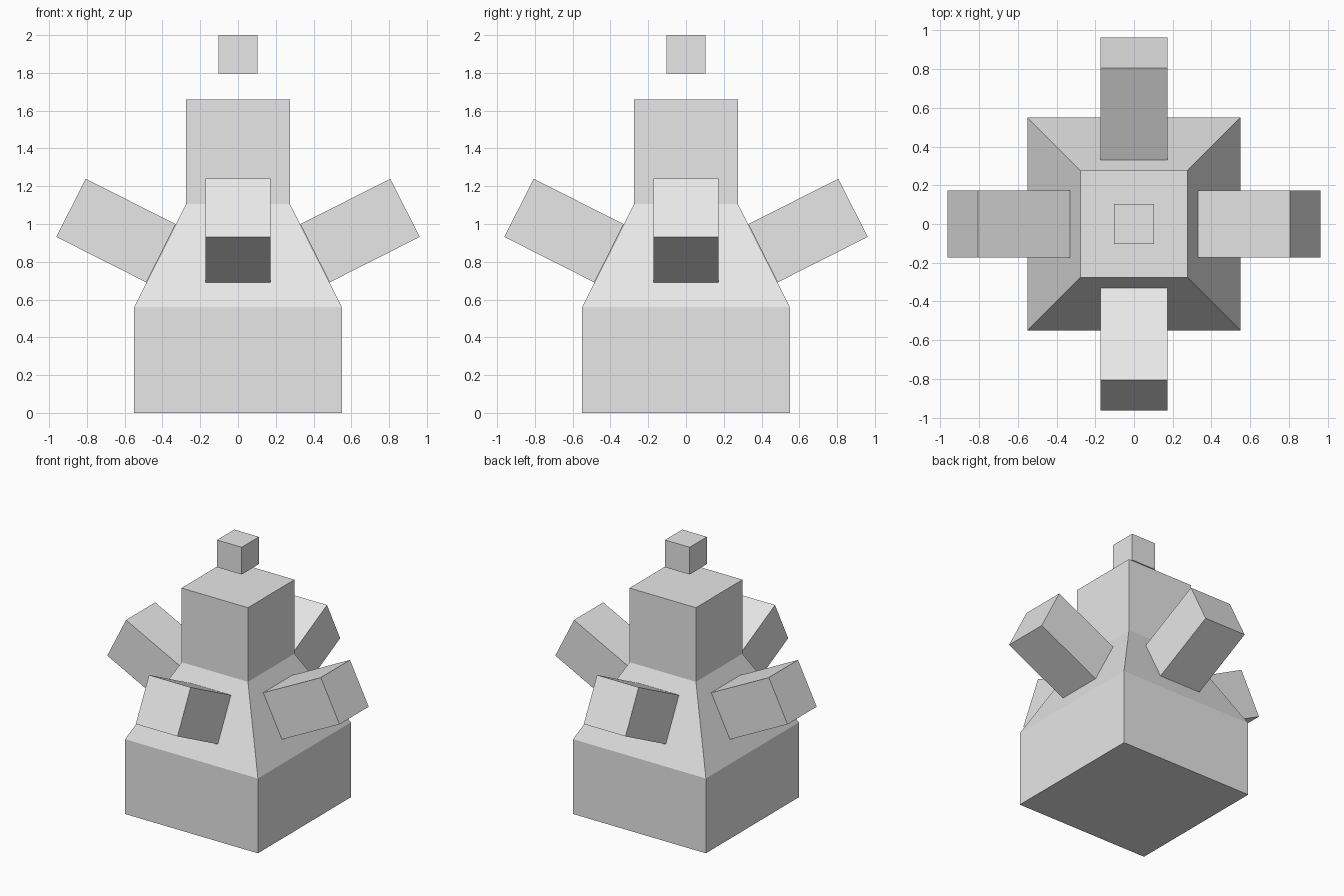
import bpy
import bmesh
from math import atan2, cos, sin, pi
from mathutils import Matrix, Vector

cube = bpy.data.objects.get("Cube")
if cube:
    bpy.data.objects.remove(cube, do_unlink=True)

grey = bpy.data.materials.new("light_grey")
grey.use_nodes = True
grey.diffuse_color = (0.8, 0.8, 0.8, 1)
grey.node_tree.nodes["Principled BSDF"].inputs["Base Color"].default_value = (0.8, 0.8, 0.8, 1)


def finish(name, bm):
    bmesh.ops.recalc_face_normals(bm, faces=bm.faces)
    mesh = bpy.data.meshes.new(name)
    bm.to_mesh(mesh)
    bm.free()
    mesh.materials.append(grey)
    obj = bpy.data.objects.new(name, mesh)
    bpy.context.collection.objects.link(obj)
    return obj


# Body: stacked square rings (half width, height), capped at both ends
WIDE, NARROW = 0.55, 0.275
SHOULDER, NECK = 0.56, 1.105
bm = bmesh.new()
rings = []
for half, z in ((WIDE, 0), (WIDE, SHOULDER), (NARROW, NECK), (NARROW, 1.66)):
    rings.append([bm.verts.new((half * x, half * y, z))
                  for x, y in ((-1, -1), (1, -1), (1, 1), (-1, 1))])
for low, high in zip(rings, rings[1:]):
    for i in range(4):
        j = (i + 1) % 4
        bm.faces.new((low[i], low[j], high[j], high[i]))
bm.faces.new(rings[0])
bm.faces.new(rings[-1])
finish("body", bm)

# Arms: square blocks standing at right angles on the four sloped sides
tilt = atan2(WIDE - NARROW, NECK - SHOULDER)
LENGTH, WIDTH = 0.534, 0.345
axis = Vector((cos(tilt), 0, sin(tilt)))
root = Vector(((WIDE + NARROW) / 2 - 0.005, 0, 0.845))
for i, side in enumerate(("left", "back", "right", "front")):
    bm = bmesh.new()
    place = (Matrix.Rotation(i * pi / 2, 4, 'Z')
             @ Matrix.Translation(root + axis * LENGTH / 2)
             @ Matrix.Rotation(-tilt, 4, 'Y')
             @ Matrix.Diagonal((LENGTH, WIDTH, WIDTH, 1)))
    bmesh.ops.create_cube(bm, size=1, matrix=place)
    finish(side + "_arm", bm)

# Small cube floating above the top
bm = bmesh.new()
bmesh.ops.create_cube(bm, size=0.204, matrix=Matrix.Translation((0, 0, 1.898)))
finish("floating_cube", bm)
